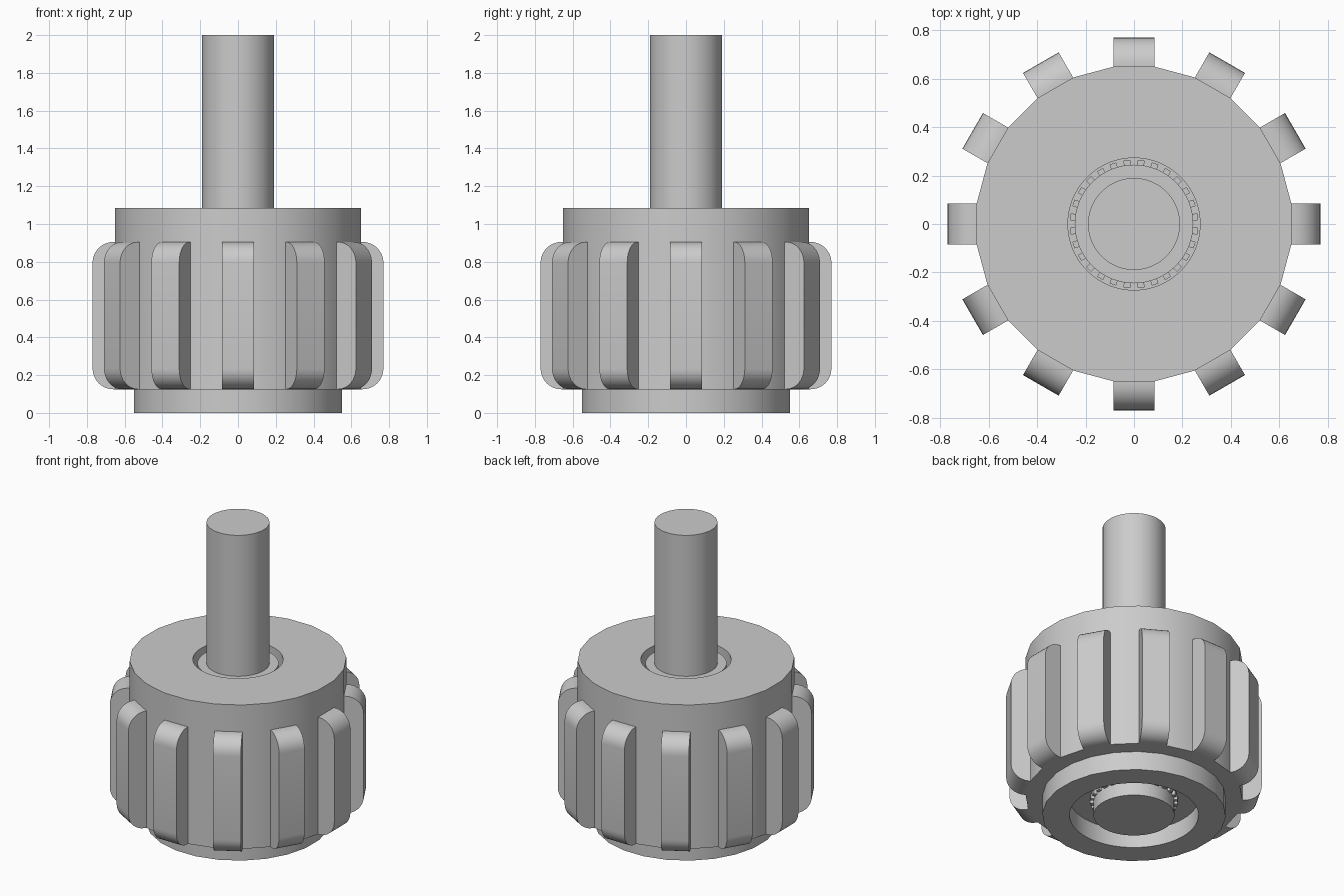
import bpy
import bmesh
import math

cube = bpy.data.objects.get("Cube")
if cube:
    bpy.data.objects.remove(cube, do_unlink=True)

grey = bpy.data.materials.new("plain grey")
grey.use_nodes = True
colour = (0.6, 0.6, 0.6, 1)
grey.diffuse_color = colour
grey.node_tree.nodes["Principled BSDF"].inputs["Base Color"].default_value = colour


def finish(name, bm):
    """Turn a bmesh into a named, coloured, angle-smoothed object."""
    bmesh.ops.recalc_face_normals(bm, faces=bm.faces)
    mesh = bpy.data.meshes.new(name)
    bm.to_mesh(mesh)
    bm.free()
    mesh.materials.append(grey)
    obj = bpy.data.objects.new(name, mesh)
    bpy.context.collection.objects.link(obj)
    return obj


def smooth(obj):
    bpy.ops.object.select_all(action='DESELECT')
    obj.select_set(True)
    bpy.context.view_layer.objects.active = obj
    bpy.ops.object.shade_smooth_by_angle(angle=math.radians(30))


def lathe(name, profile, sides, turn=0.0):
    """Solid of revolution from (radius, z) points, capped at both ends."""
    bm = bmesh.new()
    rings = []
    for r, z in profile:
        angles = [turn + 2 * math.pi * i / sides for i in range(sides)]
        rings.append([bm.verts.new((r * math.cos(a), r * math.sin(a), z)) for a in angles])
    for low, high in zip(rings, rings[1:]):
        for i in range(sides):
            j = (i + 1) % sides
            bm.faces.new((low[i], low[j], high[j], high[i]))
    bm.faces.new(rings[0])
    bm.faces.new(rings[-1])
    return finish(name, bm)


def radial_bars(name, outline, width, count, turn=0.0):
    """Extrude an (r, z) outline sideways and repeat it around the z axis."""
    bm = bmesh.new()
    for k in range(count):
        a = turn + 2 * math.pi * k / count
        c, s = math.cos(a), math.sin(a)
        left, right = [
            [bm.verts.new((r * c - t * s, r * s + t * c, z)) for r, z in outline]
            for t in (-width / 2, width / 2)]
        bm.faces.new(left)
        bm.faces.new(right)
        for i in range(len(outline)):
            j = (i + 1) % len(outline)
            bm.faces.new((left[i], left[j], right[j], right[i]))
    return finish(name, bm)


# Faceted drum with a narrower foot; flats face the axes
SIDES = 24
half = math.pi / SIDES
drum_r, foot_r = 0.65 / math.cos(half), 0.55 / math.cos(half)
drum = lathe("drum", [(foot_r, 0), (foot_r, 0.125), (drum_r, 0.125), (drum_r, 1.085)],
             SIDES, half)

# Bore from above and recess from below, leaving a thin web between
for name, r, z0, z1 in (("bore_cutter", 0.273, 0.16, 1.3),
                        ("recess_cutter", 0.39, -0.2, 0.12)):
    cutter = lathe(name, [(r, z0), (r, z1)], 64)
    cutter.hide_render = True
    cut = drum.modifiers.new(name, 'BOOLEAN')
    cut.operation = 'DIFFERENCE'
    cut.solver = 'EXACT'
    cut.object = cutter
    bpy.context.view_layer.objects.active = drum
    bpy.ops.object.modifier_apply(modifier=cut.name)
    bpy.data.objects.remove(cutter, do_unlink=True)
smooth(drum)

# Twelve grip ribs with rounded outer corners
inner, outer, low, high, fillet = 0.648, 0.77, 0.125, 0.905, 0.11
rib = [(inner, low)]
for z, start in ((low + fillet, -90), (high - fillet, 0)):
    for i in range(9):
        a = math.radians(start + 90 * i / 8)
        rib.append((outer - fillet + fillet * math.cos(a), z + fillet * math.sin(a)))
rib.append((inner, high))
smooth(radial_bars("grip_ribs", rib, 0.17, 12))

# Central shaft with a wider core inside the drum
smooth(lathe("shaft", [(0.245, 0), (0.245, 1.06), (0.19, 1.06), (0.19, 2.0)], 64))

# Small spline teeth around the core, passing through the web
tooth = [(0.235, 0.09), (0.265, 0.09), (0.265, 0.22), (0.235, 0.22)]
radial_bars("spline_teeth", tooth, 0.028, 28, math.pi / 28)
